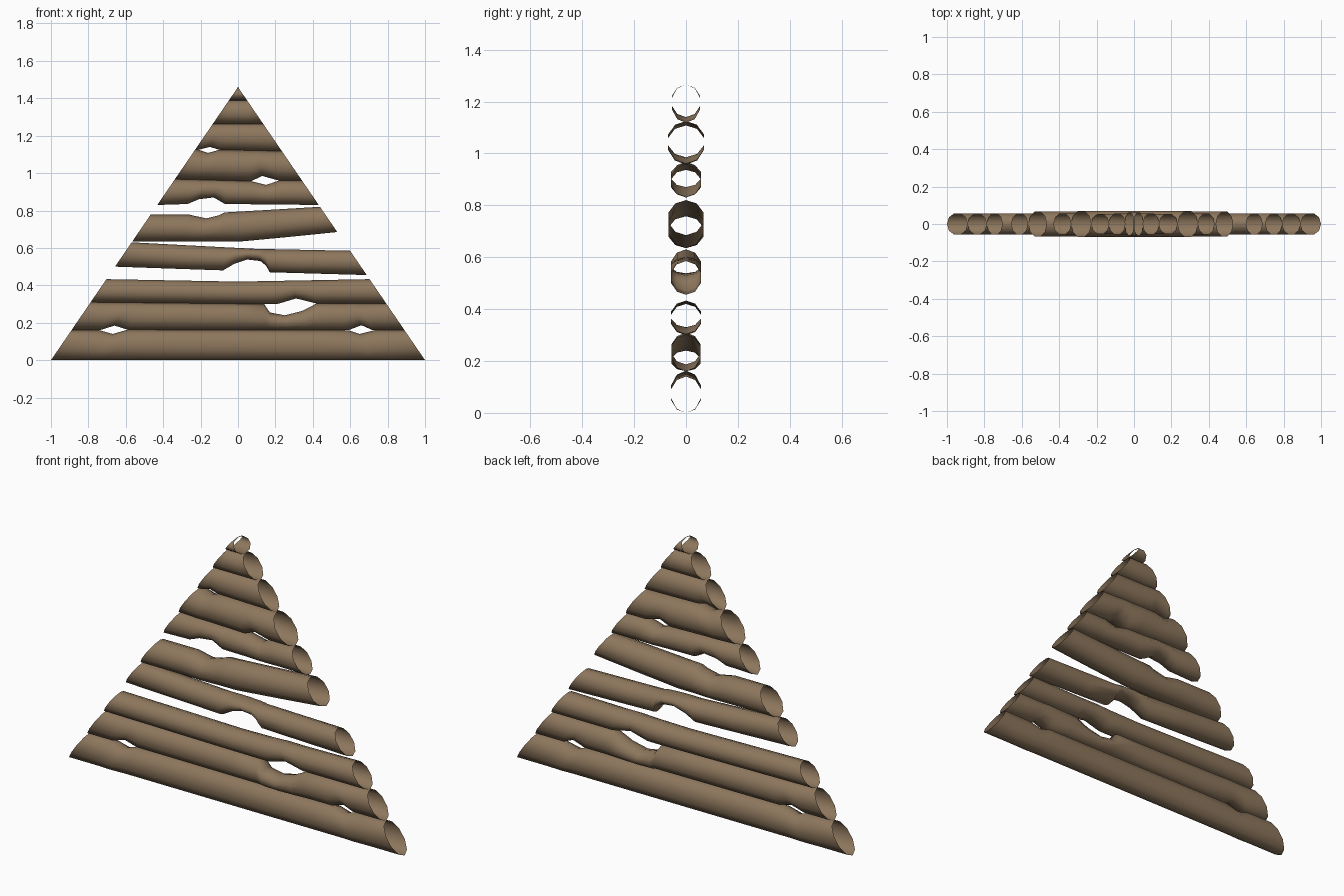
import bpy, bmesh, math

if "Cube" in bpy.data.objects:
    bpy.data.objects.remove(bpy.data.objects["Cube"])

APEX = 1.46      # height of the triangular wall
SIDES = 10       # sides of each hollow log


def half_width(z):
    return max(1 - z / APEX, 0.002)


def edge(keys):
    """Turn (x, z) outline points into (fraction of half width, z)."""
    if not isinstance(keys, list):
        keys = [(0, keys)]
    return [(max(-1, min(1, x / half_width(z))), z) for x, z in keys]


def sample(keys, t):
    if t <= keys[0][0]:
        return keys[0][1]
    for (t0, z0), (t1, z1) in zip(keys, keys[1:]):
        if t <= t1:
            return z0 + (z1 - z0) * (t - t0) / max(t1 - t0, 1e-6)
    return keys[-1][1]


wood = bpy.data.materials.new("weathered brown wood")
wood.diffuse_color = (0.27, 0.185, 0.11, 1)
wood.use_nodes = True
wood.node_tree.nodes["Principled BSDF"].inputs["Base Color"].default_value = wood.diffuse_color


def log(name, bottom, top, depth):
    """Open tube whose ends are cut along the sloping sides of the triangle."""
    bottom, top = edge(bottom), edge(top)
    stations = sorted({round(k[0], 3) for k in bottom + top} | {-1, -0.5, 0, 0.5, 1})
    bm = bmesh.new()
    rings = []
    for t in stations:
        lo, hi = sample(bottom, t), sample(top, t)
        ring = []
        for i in range(SIDES):
            a = 2 * math.pi * i / SIDES
            z = (lo + hi) / 2 + (hi - lo) / 2 * math.cos(a)
            ring.append(bm.verts.new((t * half_width(z), depth * math.sin(a), z)))
        rings.append(ring)
    for r0, r1 in zip(rings, rings[1:]):
        for i in range(SIDES):
            j = (i + 1) % SIDES
            bm.faces.new((r0[i], r0[j], r1[j], r1[i]))
    bm.normal_update()
    # point the walls outward
    if sum(f.normal.y * f.calc_center_median().y for f in bm.faces) < 0:
        bmesh.ops.reverse_faces(bm, faces=bm.faces[:])
    for f in bm.faces:
        f.smooth = True
    me = bpy.data.meshes.new(name)
    bm.to_mesh(me)
    bm.free()
    me.materials.append(wood)
    bpy.context.collection.objects.link(bpy.data.objects.new(name, me))


# lower three logs, with knot gaps between them
log("log_1", 0.0,
    [(-0.74, .16), (-0.67, .14), (-0.59, .163), (0.59, .16), (0.65, .14), (0.73, .16)], .06)
log("log_2",
    [(-0.74, .16), (-0.66, .185), (-0.59, .163), (0.59, .16), (0.66, .187), (0.72, .16)],
    [(-0.79, .31), (0.14, .30), (0.17, .255), (0.25, .24), (0.34, .262), (0.42, .303)], .058)
log("log_3",
    [(-0.79, .31), (0.14, .30), (0.21, .30), (0.31, .33), (0.42, .303)],
    [(-0.70, .433), (0, .42), (0.70, .433)], .06)

# two crooked middle logs
log("log_4",
    [(-0.66, .50), (-0.08, .48), (-0.02, .515), (0.05, .538), (0.12, .53),
     (0.15, .505), (0.17, .47), (0.69, .455)],
    [(-0.57, .63), (0.1, .595), (0.61, .585)], .06)
log("log_5",
    [(-0.56, .635), (0.02, .635), (0.53, .685)],
    [(-0.46, .778), (-0.26, .778), (-0.17, .758), (-0.10, .775), (-0.07, .79), (0.44, .82)], .07)

# upper logs
log("log_6",
    [(-0.42, .83), (-0.27, .835), (-0.21, .86), (-0.13, .87), (-0.07, .835), (0.42, .83)],
    [(-0.34, .968), (0.07, .957), (0.15, .937), (0.22, .96)], .06)
log("log_7",
    [(-0.34, .968), (0.07, .957), (0.13, .985), (0.22, .96)],
    [(-0.21, 1.125), (-0.16, 1.108), (-0.10, 1.125), (0.23, 1.118)], .073)
log("log_8",
    [(-0.21, 1.125), (-0.15, 1.14), (-0.10, 1.125), (0.23, 1.118)], 1.265, .057)
log("log_9", 1.262, 1.39, .06)
log("log_10_tip", 1.388, APEX, .065)
